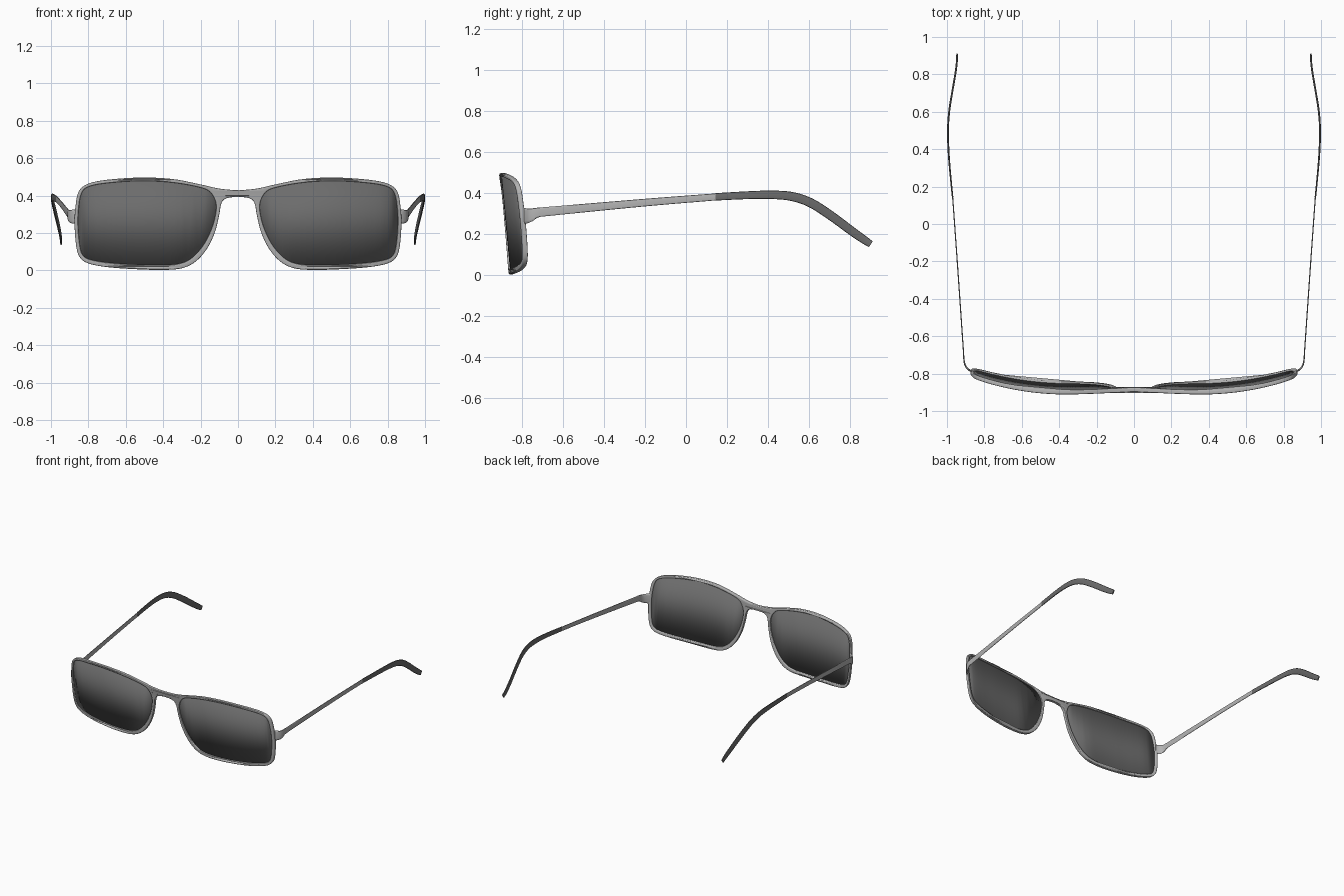
import bpy, bmesh, math
from mathutils import Vector

old = bpy.data.objects.get("Cube")
if old:
    bpy.data.objects.remove(old)


def material(name, value):
    m = bpy.data.materials.new(name)
    m.use_nodes = True
    m.diffuse_color = (value, value, value, 1)
    m.node_tree.nodes["Principled BSDF"].inputs["Base Color"].default_value = (value, value, value, 1)
    return m


silver = material("silver grey metal", 0.45)
dark = material("dark grey plastic", 0.15)


def bend(x, z):
    """Depth of the wrapped, tilted front at a place on it."""
    return -0.877 + 0.31 * max(0, abs(x) - 0.35) ** 2 - 0.095 * (z - 0.25) + 0.07 * max(0, 0.35 - abs(x)) ** 2


def smooth_path(points, closed, steps=6):
    """Catmull-Rom interpolation through stations of any length."""
    n = len(points)
    get = (lambda i: points[i % n]) if closed else (lambda i: points[min(max(i, 0), n - 1)])
    out = []
    for i in range(n if closed else n - 1):
        for s in range(steps):
            t = s / steps
            out.append([0.5 * (2 * b + (c - a) * t + (2 * a - 5 * b + 4 * c - d) * t * t
                               + (3 * b - a - 3 * c + d) * t ** 3)
                        for a, b, c, d in zip(get(i - 1), get(i), get(i + 1), get(i + 2))])
    return out if closed else out + [list(points[-1])]


def add_object(name, mesh, mat):
    mesh.materials.clear()
    mesh.materials.append(mat)
    ob = bpy.data.objects.new(name, mesh)
    bpy.context.scene.collection.objects.link(ob)
    bpy.ops.object.select_all(action="DESELECT")
    ob.select_set(True)
    bpy.context.view_layer.objects.active = ob
    bpy.ops.object.shade_smooth_by_angle(angle=math.radians(40))
    return ob


def mirrored(ob):
    ob.modifiers.new("Mirror", "MIRROR").use_mirror_merge = False


# Outlines of one half of the rim and of one lens opening
half_rim = [(0.1, 0.438), (0.2, 0.46), (0.35, 0.489), (0.52, 0.497), (0.7, 0.485), (0.8, 0.464),
            (0.85, 0.425), (0.868, 0.35), (0.874, 0.25), (0.865, 0.13), (0.845, 0.07), (0.8, 0.038),
            (0.7, 0.018), (0.55, 0.007), (0.4, 0.003), (0.3, 0.012), (0.23, 0.045), (0.17, 0.11),
            (0.125, 0.2), (0.1, 0.3), (0.09, 0.355), (0.065, 0.385)]
opening = [(0.118, 0.36), (0.145, 0.415), (0.2, 0.443), (0.35, 0.47), (0.52, 0.479), (0.7, 0.467),
           (0.8, 0.447), (0.837, 0.41), (0.852, 0.33), (0.855, 0.24), (0.845, 0.13), (0.828, 0.08),
           (0.79, 0.058), (0.7, 0.042), (0.55, 0.031), (0.4, 0.029), (0.31, 0.037), (0.245, 0.068),
           (0.185, 0.135), (0.142, 0.22), (0.12, 0.3)]


def flip(points):
    return [(-x, z) for x, z in reversed(points)]


rim = smooth_path([(0, 0.43)] + half_rim + [(0, 0.393)] + flip(half_rim), True)
lens = smooth_path(opening, True)

# Rim with bridge: filled outline with two openings and rounded edges
curve = bpy.data.curves.new("rim_outline", "CURVE")
curve.dimensions = "2D"
curve.fill_mode = "BOTH"
curve.extrude = 0.007
curve.bevel_depth = 0.005
curve.bevel_resolution = 2
curve.offset = -0.005
for loop in (rim, lens, flip(lens)):
    spline = curve.splines.new("POLY")
    spline.points.add(len(loop) - 1)
    for p, (x, z) in zip(spline.points, loop):
        p.co = (x, z, 0, 1)
    spline.use_cyclic_u = True
helper = bpy.data.objects.new("rim_outline", curve)
bpy.context.scene.collection.objects.link(helper)
bpy.context.view_layer.update()
mesh = bpy.data.meshes.new_from_object(helper.evaluated_get(bpy.context.evaluated_depsgraph_get()))
bpy.data.objects.remove(helper)
for v in mesh.vertices:
    x, z, d = v.co
    v.co = (x, bend(x, z) - d, z)
bm = bmesh.new()
bm.from_mesh(mesh)
bmesh.ops.remove_doubles(bm, verts=bm.verts, dist=0.0001)
bmesh.ops.recalc_face_normals(bm, faces=bm.faces)
bm.to_mesh(mesh)
bm.free()
mesh.name = "rim"
add_object("rim", mesh, silver)

# Lenses: sheet cut into upright strips, then wrapped
bm = bmesh.new()
bm.faces.new([bm.verts.new((x, 0, z)) for x, z in lens])
for i in range(1, 24):
    bmesh.ops.bisect_plane(bm, geom=bm.verts[:] + bm.edges[:] + bm.faces[:],
                           plane_co=(0.118 + i * 0.0307, 0, 0), plane_no=(1, 0, 0))
mid = Vector((0.48, 0, 0.25))
for v in bm.verts:
    v.co = mid + (v.co - mid) * 1.008
    v.co.y = bend(v.co.x, v.co.z)
bmesh.ops.recalc_face_normals(bm, faces=bm.faces)
mesh = bpy.data.meshes.new("lenses")
bm.to_mesh(mesh)
bm.free()
ob = add_object("lenses", mesh, dark)
solid = ob.modifiers.new("Thickness", "SOLIDIFY")
solid.thickness = 0.006
solid.offset = 0
mirrored(ob)


# Side arms: stations of x, y, z, height, thickness
def loft(name, stations, mat, sides=12):
    bm = bmesh.new()
    path = smooth_path(stations, False)
    rings = []
    for i, (x, y, z, h, t) in enumerate(path):
        a, b = path[max(i - 1, 0)], path[min(i + 1, len(path) - 1)]
        along = Vector([q - p for p, q in zip(a[:3], b[:3])]).normalized()
        side = along.cross(Vector((0, 0, 1))).normalized()
        up = side.cross(along)
        ring = []
        for k in range(sides):
            ang = 2 * math.pi * k / sides
            c, s = math.cos(ang), math.sin(ang)
            # Squared-off oval section
            c, s = [math.copysign(abs(q) ** 0.6, q) for q in (c, s)]
            ring.append(bm.verts.new(Vector((x, y, z)) + side * c * t / 2 + up * s * h / 2))
        rings.append(ring)
    for r, q in zip(rings, rings[1:]):
        for k in range(sides):
            j = (k + 1) % sides
            bm.faces.new((r[k], r[j], q[j], q[k]))
    bm.faces.new(rings[0])
    bm.faces.new(rings[-1])
    bmesh.ops.recalc_face_normals(bm, faces=bm.faces)
    mesh = bpy.data.meshes.new(name)
    bm.to_mesh(mesh)
    bm.free()
    mirrored(add_object(name, mesh, mat))


loft("side_arms", [(0.862, -0.79, 0.288, 0.075, 0.01), (0.882, -0.78, 0.288, 0.075, 0.01),
                   (0.9, -0.76, 0.292, 0.065, 0.009), (0.909, -0.725, 0.304, 0.048, 0.007),
                   (0.914, -0.65, 0.312, 0.044, 0.006), (0.945, -0.2, 0.353, 0.037, 0.006),
                   (0.97, 0.15, 0.381, 0.034, 0.006)], silver)
loft("ear_tips", [(0.97, 0.145, 0.381, 0.036, 0.008), (0.985, 0.3, 0.389, 0.038, 0.009),
                  (0.993, 0.42, 0.391, 0.041, 0.01), (0.994, 0.52, 0.382, 0.044, 0.01),
                  (0.987, 0.61, 0.351, 0.045, 0.01), (0.971, 0.71, 0.287, 0.045, 0.01),
                  (0.954, 0.81, 0.213, 0.043, 0.01), (0.947, 0.87, 0.171, 0.039, 0.01),
                  (0.946, 0.902, 0.15, 0.033, 0.009)], dark)
